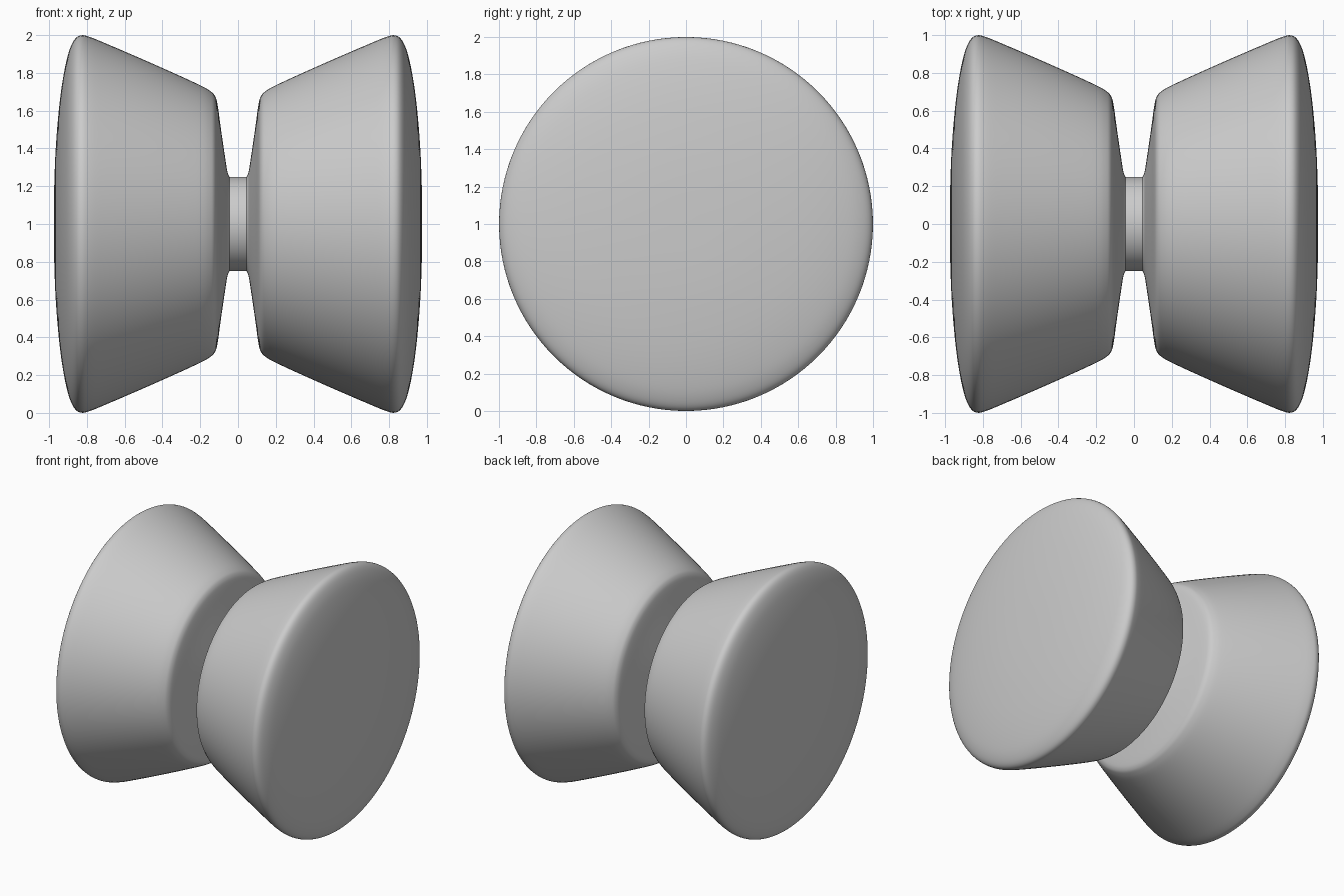
import bpy, bmesh, math
from mathutils import Vector

if "Cube" in bpy.data.objects:
    bpy.data.objects.remove(bpy.data.objects["Cube"])

SEGMENTS = 128
HEIGHT = 1.0


def lathe(name, profile):
    """Spin an (x, radius) profile around the horizontal x axis."""
    bm = bmesh.new()
    verts = [bm.verts.new((x, 0, r)) for x, r in profile]
    edges = [bm.edges.new(p) for p in zip(verts, verts[1:])]
    bmesh.ops.spin(bm, geom=verts + edges, cent=(0, 0, 0), axis=(1, 0, 0),
                   angle=math.tau, steps=SEGMENTS, use_merge=True)
    bmesh.ops.remove_doubles(bm, verts=bm.verts, dist=1e-5)
    bmesh.ops.recalc_face_normals(bm, faces=bm.faces)
    mesh = bpy.data.meshes.new(name)
    bm.to_mesh(mesh)
    bm.free()
    obj = bpy.data.objects.new(name, mesh)
    bpy.context.collection.objects.link(obj)
    obj.location.z = HEIGHT
    bpy.ops.object.select_all(action='DESELECT')
    obj.select_set(True)
    bpy.context.view_layer.objects.active = obj
    bpy.ops.object.shade_smooth_by_angle(angle=math.radians(40))
    return obj


def smooth(points, steps=4):
    """Catmull-Rom curve through the profile points."""
    p = [Vector(q) for q in points]
    p = [p[0]] + p + [p[-1]]
    out = []
    for a, b, c, d in zip(p, p[1:], p[2:], p[3:]):
        for i in range(steps):
            t = i / steps
            out.append(0.5 * (2 * b + (c - a) * t + (2 * a - 5 * b + 4 * c - d) * t * t
                              + (3 * b - a - 3 * c + d) * t ** 3))
    return out + [p[-1]]


# Flared disc: domed outer face, rounded rim, cone, inner flank
profile = smooth([
    (0.975, 0), (0.973, 0.2), (0.965, 0.4), (0.949, 0.6), (0.93, 0.75),
    (0.907, 0.87), (0.885, 0.94), (0.86, 0.983), (0.83, 0.999), (0.79, 0.992),
    (0.70, 0.956), (0.45, 0.848), (0.22, 0.744), (0.15, 0.706), (0.122, 0.678),
    (0.108, 0.63), (0.09, 0.5), (0.068, 0.35), (0.056, 0.275), (0.046, 0.25)])

for side, sign in (("right", 1), ("left", -1)):
    lathe(side + "_disc", [(sign * x, r) for x, r in profile])

# Short axle joining the discs
lathe("axle", [(-0.046, 0.25), (0.046, 0.25)])
